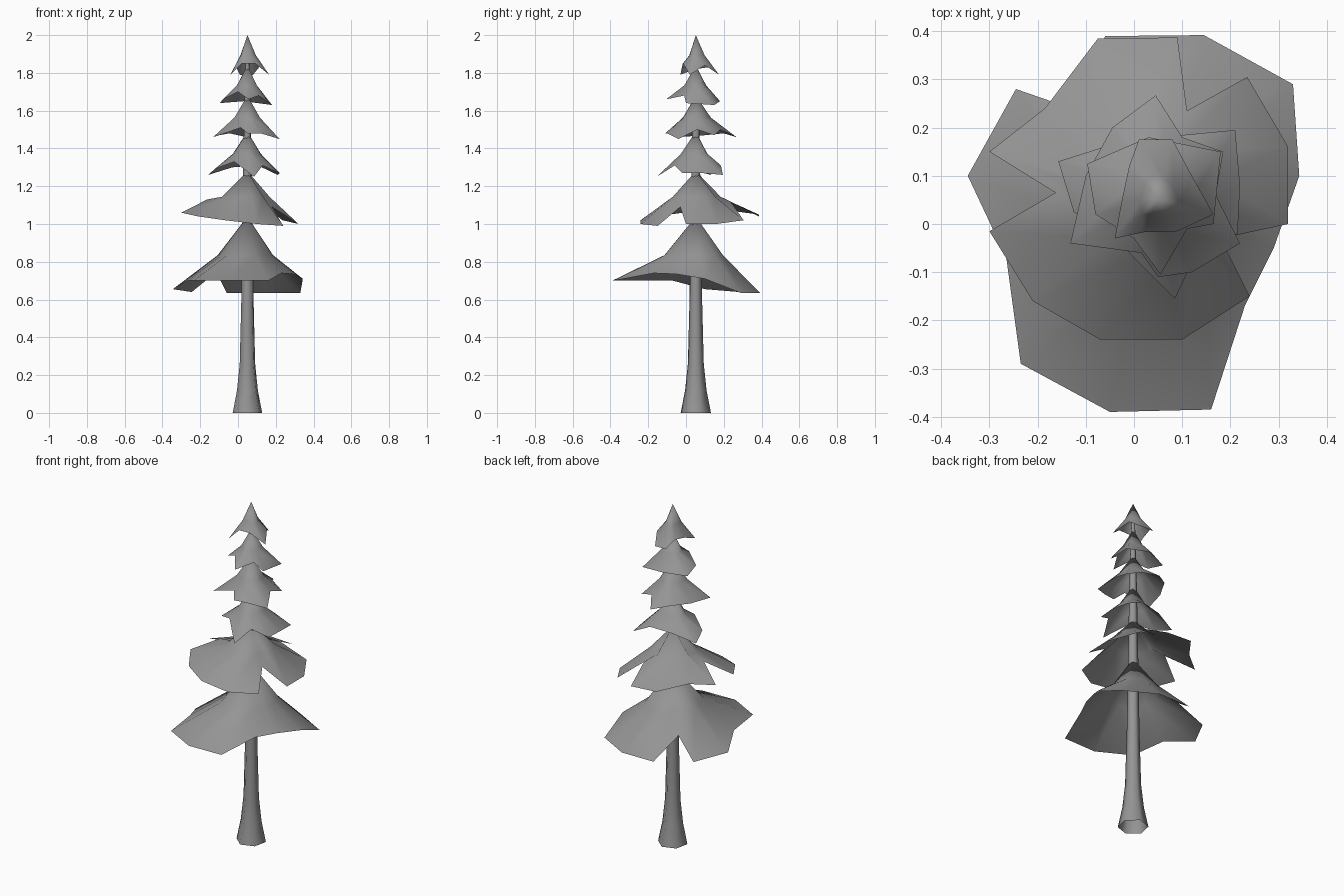
import bpy, bmesh, math
from mathutils import Vector

default_cube = bpy.data.objects.get("Cube")
if default_cube:
    bpy.data.objects.remove(default_cube, do_unlink=True)

# Single flat colour for the whole tree
grey = bpy.data.materials.new("plain_grey")
grey.use_nodes = True
colour = (0.3, 0.3, 0.3, 1)
grey.diffuse_color = colour
grey.node_tree.nodes["Principled BSDF"].inputs["Base Color"].default_value = colour

CENTRE = Vector((0.05, 0.052))  # trunk axis, slightly off the middle


def finish(bm, name):
    """Turn a bmesh into a smooth shaded object."""
    bmesh.ops.recalc_face_normals(bm, faces=bm.faces[:])
    for face in bm.faces:
        face.smooth = True
    mesh = bpy.data.meshes.new(name)
    bm.to_mesh(mesh)
    bm.free()
    mesh.materials.append(grey)
    obj = bpy.data.objects.new(name, mesh)
    bpy.context.collection.objects.link(obj)


def branch_tier(name, apex_z, rim):
    """Open, flared skirt: apex, steep inner ring, ragged outer rim."""
    bm = bmesh.new()
    apex = bm.verts.new((CENTRE.x, CENTRE.y, apex_z))
    offsets = [Vector((x, y)) - CENTRE for x, y, z in rim]
    mean_radius = sum(o.length for o in offsets) / len(rim)
    mean_z = sum(z for x, y, z in rim) / len(rim)
    ring_z = apex_z + (mean_z - apex_z) * 0.58

    inner, outer = [], []
    for offset, (x, y, z) in zip(offsets, rim):
        radius = 0.42 * (mean_radius + offset.length) / 2
        p = CENTRE + offset.normalized() * radius
        inner.append(bm.verts.new((p.x, p.y, ring_z)))
        outer.append(bm.verts.new((x, y, z)))

    for i in range(len(rim)):
        j = (i + 1) % len(rim)
        bm.faces.new((apex, inner[i], inner[j]))
        bm.faces.new((inner[i], outer[i], outer[j], inner[j]))
    finish(bm, name)


def tapered_trunk(name, profile, sides):
    """Lathed open trunk from (radius, height) pairs."""
    bm = bmesh.new()
    rings = []
    for radius, z in profile:
        ring = []
        for k in range(sides):
            a = math.tau * (k + 0.3) / sides
            ring.append(bm.verts.new((CENTRE.x + radius * math.cos(a),
                                      CENTRE.y + radius * math.sin(a), z)))
        rings.append(ring)
    for low, high in zip(rings, rings[1:]):
        for k in range(sides):
            m = (k + 1) % sides
            bm.faces.new((low[k], low[m], high[m], high[k]))
    finish(bm, name)


# Trunk, flared at the root
tapered_trunk("trunk", [(0.082, 0), (0.058, 0.12), (0.043, 0.26), (0.034, 0.6),
                        (0.03, 0.9), (0.02, 1.5), (0.01, 1.9)], 6)

# Branch tiers from bottom to top, rims as ragged outlines
branch_tier("lowest_branches", 1.04, [
    (-.345, .1, .655), (-.245, .28, .64), (-.115, .235, .745), (-.06, .39, .635),
    (.145, .392, .635), (.33, .29, .635), (.343, .1, .71), (.29, -.05, .735),
    (.23, -.17, .74), (.16, -.385, .7), (-.05, -.39, .7), (-.235, -.29, .7),
    (-.265, -.07, .7)])

branch_tier("second_branches", 1.28, [
    (-.3, .15, 1.06), (-.185, .24, 1.07), (-.075, .385, 1.05), (.09, .387, 1.04),
    (.11, .235, 1.12), (.235, .305, 1.02), (.32, .16, 1), (.32, 0, 1),
    (.18, -.03, 1.09), (.24, -.15, .99), (.1, -.24, 1), (-.07, -.24, 1.02),
    (-.21, -.16, 1.04), (-.3, -.015, 1.06), (-.163, .065, 1.13)])

branch_tier("third_branches", 1.49, [
    (-.157, .13, 1.26), (-.125, .025, 1.29), (-.02, -.05, 1.33),
    (.085, -.155, 1.25), (.13, -.06, 1.31), (.215, -.02, 1.27),
    (.22, .08, 1.27), (.21, .195, 1.26), (.105, .185, 1.31), (-.03, .17, 1.3)])

branch_tier("fourth_branches", 1.68, [
    (.045, .267, 1.46), (-.045, .2, 1.48), (-.1, .1, 1.47),
    (-.132, -.04, 1.46), (.015, -.06, 1.51), (.05, -.11, 1.48),
    (.12, -.1, 1.48), (.22, -.04, 1.45), (.17, .06, 1.5), (.185, .15, 1.47),
    (.1, .18, 1.5)])

branch_tier("fifth_branches", 1.84, [
    (-.097, .125, 1.64), (-.08, .02, 1.66), (0, -.03, 1.7), (.055, -.105, 1.66),
    (.11, -.01, 1.68), (.165, 0, 1.64), (.18, .15, 1.63), (.03, .18, 1.65)])

branch_tier("top_branches", 2, [
    (.01, .175, 1.79), (-.01, .12, 1.83), (-.025, .05, 1.82), (-.04, -.03, 1.79),
    (.02, -.017, 1.85), (.09, -.015, 1.85), (.165, .02, 1.79), (.12, .1, 1.84),
    (.08, .175, 1.79)])
